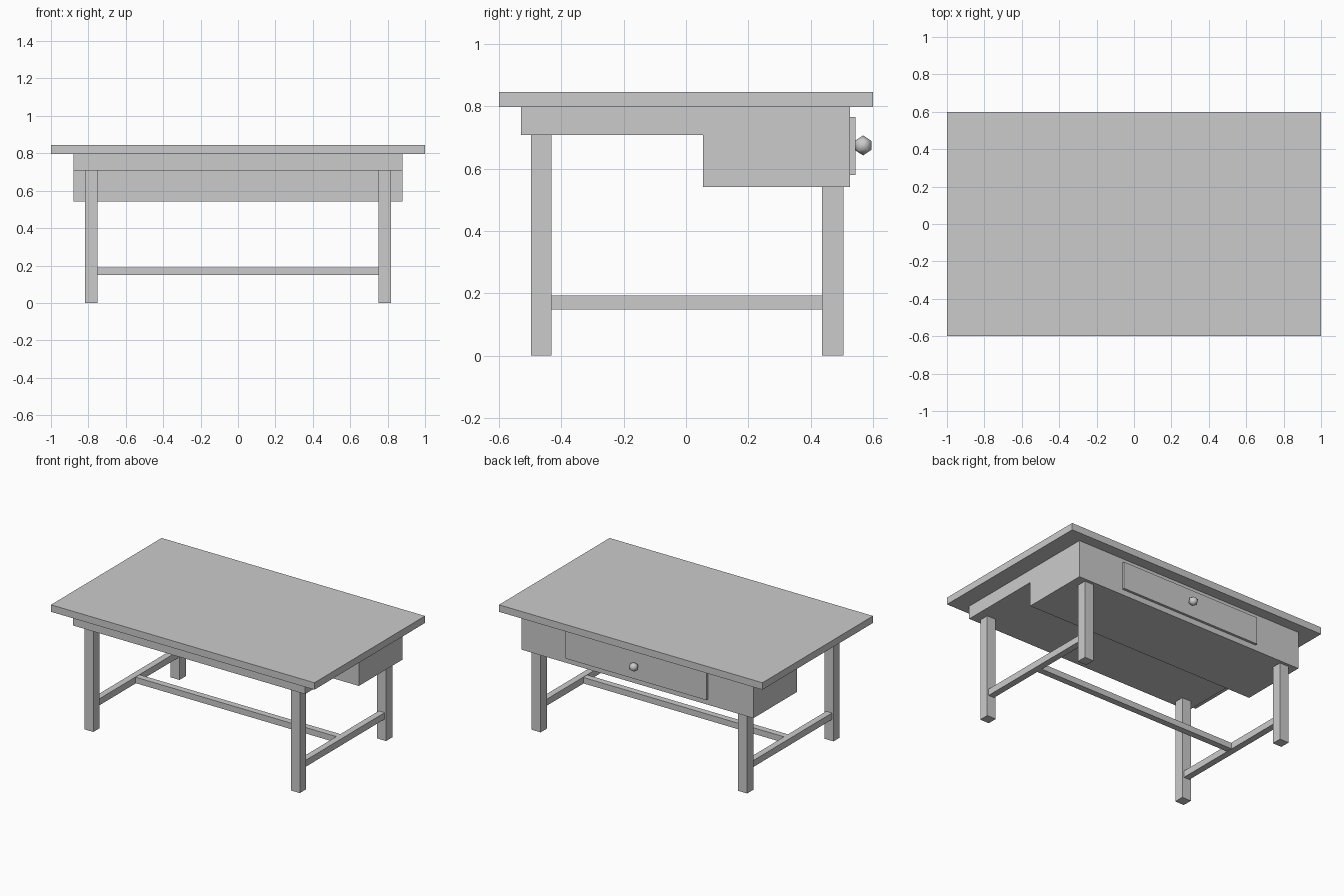
import bpy, bmesh

if "Cube" in bpy.data.objects:
    bpy.data.objects.remove(bpy.data.objects["Cube"])


def make_object(name, bm):
    bmesh.ops.recalc_face_normals(bm, faces=bm.faces)
    mesh = bpy.data.meshes.new(name)
    bm.to_mesh(mesh)
    bm.free()
    obj = bpy.data.objects.new(name, mesh)
    bpy.context.collection.objects.link(obj)
    return obj


def extrude_profile(name, profile, x0, x1):
    """Extrude a (y, z) outline along x."""
    bm = bmesh.new()
    face = bm.faces.new([bm.verts.new((x0, y, z)) for y, z in profile])
    result = bmesh.ops.extrude_face_region(bm, geom=[face])
    verts = [v for v in result["geom"] if isinstance(v, bmesh.types.BMVert)]
    bmesh.ops.translate(bm, verts=verts, vec=(x1 - x0, 0, 0))
    return make_object(name, bm)


def box(name, x, y, z):
    outline = [(y[0], z[0]), (y[1], z[0]), (y[1], z[1]), (y[0], z[1])]
    return extrude_profile(name, outline, *x)


# Table top
box("table_top", (-1, 1), (-0.6, 0.6), (0.797, 0.845))

# Apron, stepping down to the deeper drawer case at the back
extrude_profile("apron_and_drawer_case", [
    (-0.53, 0.797), (-0.53, 0.708), (0.054, 0.708),
    (0.054, 0.541), (0.526, 0.541), (0.526, 0.797)], -0.88, 0.88)

# Legs and side stretchers, mirrored left and right
for side, s in (("left", -1), ("right", 1)):
    leg_x = sorted((s * 0.75, s * 0.818))
    rail_x = sorted((s * 0.763, s * 0.807))
    box(f"front_leg_{side}", leg_x, (-0.498, -0.431), (0, 0.708))
    box(f"back_leg_{side}", leg_x, (0.437, 0.505), (0, 0.541))
    box(f"side_stretcher_{side}", rail_x, (-0.431, 0.437), (0.147, 0.192))

# Long stretcher joining the side stretchers
box("long_stretcher", (-0.763, 0.763), (-0.02, 0.024), (0.149, 0.19))

# Drawer front
box("drawer_front", (-0.535, 0.535), (0.526, 0.543), (0.579, 0.766))

# Faceted round knob
bm = bmesh.new()
bmesh.ops.create_icosphere(bm, subdivisions=1, radius=0.032)
knob = make_object("drawer_knob", bm)
knob.location = (0, 0.568, 0.674)
knob.data.shade_smooth()
